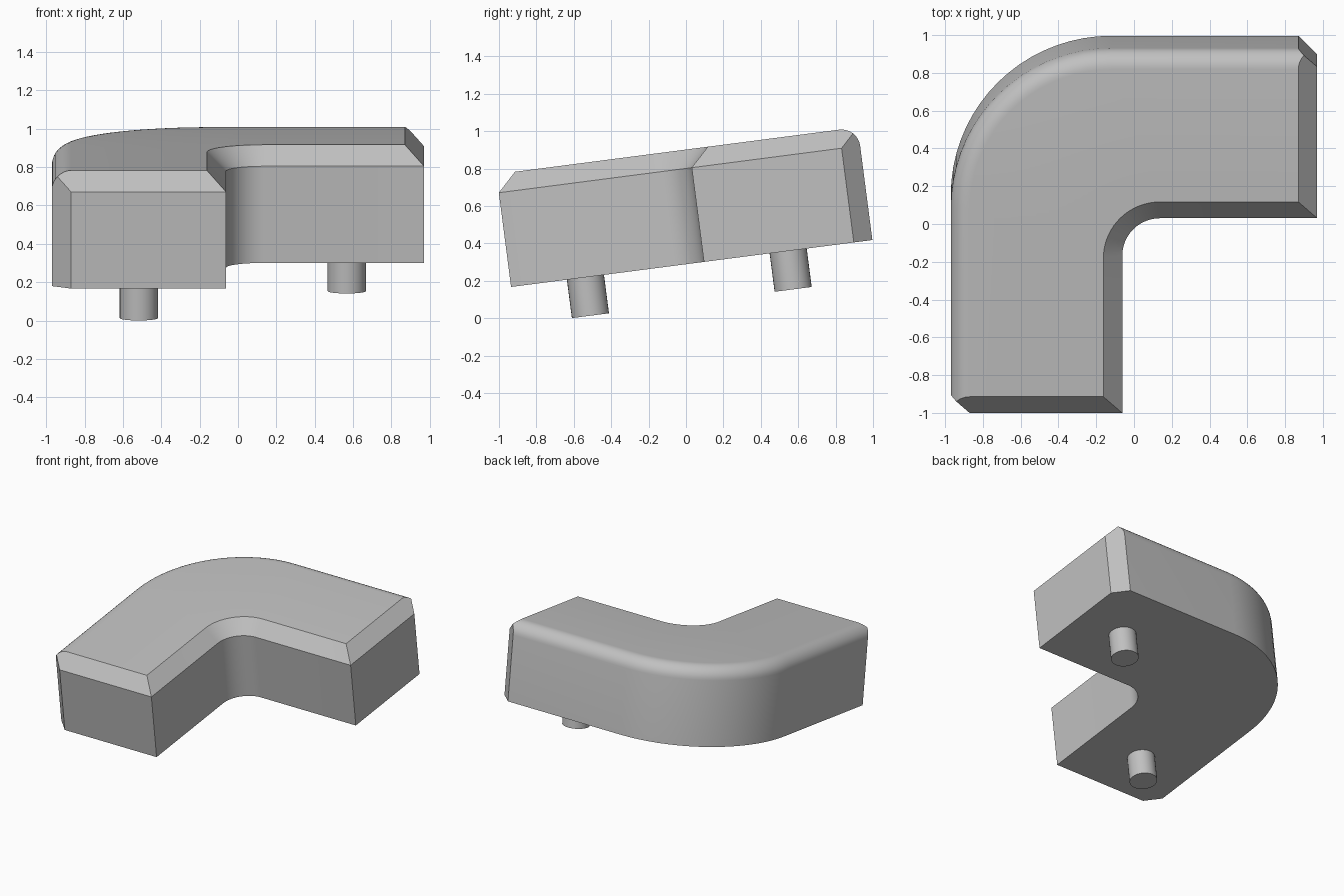
import bpy, bmesh
from math import radians, sin, cos, pi
from mathutils import Vector

cube = bpy.data.objects.get("Cube")
if cube:
    bpy.data.objects.remove(cube, do_unlink=True)

# Sizes, in the frame of the tilted body
TILT = radians(7.4)
SIDE = 0.97                    # half width in x
FRONT, BACK = -0.906, 1.042
BOTTOM, TOP = 0.286, 0.894
BEVEL = 0.1
ARM = 0.908                    # width of each arm
OUTER_R, INNER_R = 0.85, 0.2
STEPS, ROUND = 18, 8

grey = bpy.data.materials.new("plain grey")
grey.use_nodes = True
colour = (0.53, 0.53, 0.53, 1)
grey.diffuse_color = colour
grey.node_tree.nodes["Principled BSDF"].inputs["Base Color"].default_value = colour


def finish(name, bm):
    """Shade smooth with sharp corners, tilt and add to the scene."""
    bmesh.ops.recalc_face_normals(bm, faces=bm.faces)
    for f in bm.faces:
        f.smooth = True
    for e in bm.edges:
        e.smooth = e.calc_face_angle(0) < radians(30)
    mesh = bpy.data.meshes.new(name)
    bm.to_mesh(mesh)
    bm.free()
    mesh.materials.append(grey)
    obj = bpy.data.objects.new(name, mesh)
    obj.rotation_euler.x = TILT
    bpy.context.collection.objects.link(obj)


def cut(bm, point, normal):
    """Slice off everything beyond a plane and cap the opening."""
    geom = bm.verts[:] + bm.edges[:] + bm.faces[:]
    bmesh.ops.bisect_plane(bm, geom=geom, dist=1e-5, plane_co=point,
                           plane_no=Vector(normal).normalized(), clear_outer=True)
    bmesh.ops.holes_fill(bm, edges=[e for e in bm.edges if e.is_boundary], sides=0)


# Curved body: section with a rounded outer and chamfered inner top edge
outer_centre = Vector((OUTER_R - SIDE, BACK - OUTER_R, 0))
inner_centre = Vector((ARM - SIDE + INNER_R, BACK - ARM - INNER_R, 0))
section = [(outer_centre, OUTER_R, BOTTOM)]
for i in range(ROUND + 1):
    a = pi / 2 * i / ROUND
    section.append((outer_centre, OUTER_R - BEVEL + BEVEL * cos(a),
                    TOP - BEVEL + BEVEL * sin(a)))
section += [(inner_centre, INNER_R + BEVEL, TOP),
            (inner_centre, INNER_R, TOP - BEVEL),
            (inner_centre, INNER_R, BOTTOM)]


def ring(angle):
    n = Vector((-cos(angle), sin(angle), 0))
    return [c + n * r + Vector((0, 0, z)) for c, r, z in section]


rings = [ring(pi / 2 * i / STEPS) for i in range(STEPS + 1)]
rings.insert(0, [Vector((p.x, FRONT, p.z)) for p in rings[0]])
rings.append([Vector((SIDE, p.y, p.z)) for p in rings[-1]])

bm = bmesh.new()
loops = [[bm.verts.new(p) for p in r] for r in rings]
count = len(section)
for a, b in zip(loops, loops[1:]):
    for i in range(count):
        j = (i + 1) % count
        bm.faces.new((a[i], a[j], b[j], b[i]))
bm.faces.new(loops[0])
bm.faces.new(loops[-1][::-1])

# End chamfers and clipped outer corners
cut(bm, (0, FRONT, TOP - BEVEL), (0, -1, 1))
cut(bm, (SIDE, 0, TOP - BEVEL), (1, 0, 1))
cut(bm, (-SIDE, FRONT + BEVEL, 0), (-1, -1, 0))
cut(bm, (SIDE, BACK - BEVEL, 0), (1, 1, 0))
finish("corner_body", bm)

# Round pegs underneath
for name, x, y in (("front_peg", -0.517, -0.505), ("back_peg", 0.567, 0.588)):
    bm = bmesh.new()
    low, high = 0.079, BOTTOM + 0.01
    bmesh.ops.create_cone(bm, cap_ends=True, segments=32, radius1=0.1,
                          radius2=0.1, depth=high - low)
    bmesh.ops.translate(bm, verts=bm.verts, vec=(x, y, (low + high) / 2))
    finish(name, bm)
